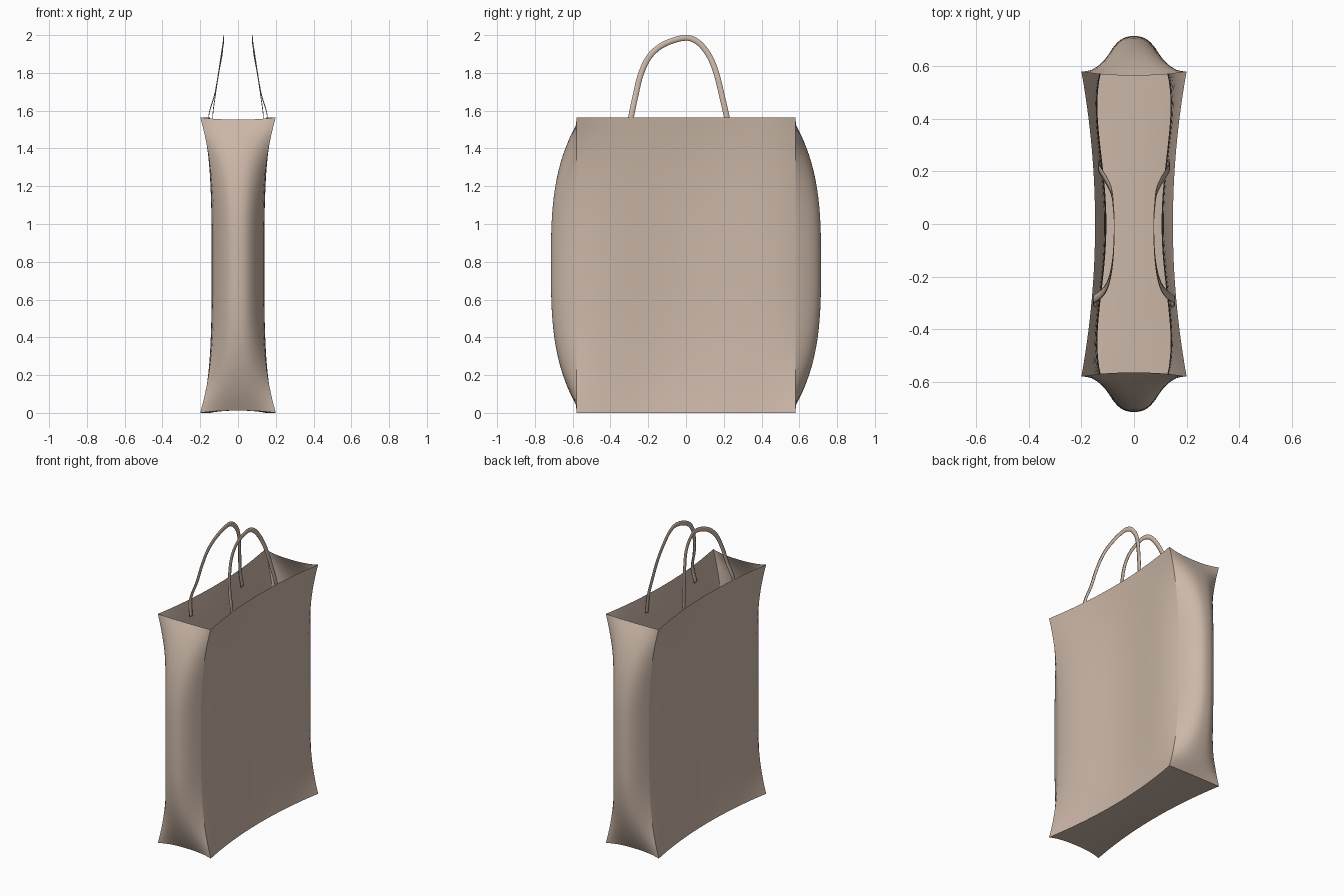
import bpy
import bmesh
from mathutils import Vector

cube = bpy.data.objects.get("Cube")
if cube:
    bpy.data.objects.remove(cube, do_unlink=True)

HALF_LEN = 0.58    # corner seams along y
HEIGHT = 1.565     # rim height

paper = bpy.data.materials.new("tan paper")
paper.use_nodes = True
tan = (0.60, 0.475, 0.39, 1)
paper.diffuse_color = tan
bsdf = paper.node_tree.nodes["Principled BSDF"]
bsdf.inputs["Base Color"].default_value = tan
bsdf.inputs["Roughness"].default_value = 0.8


def sheet(name, point, nu, nv, flip=False):
    """Smooth sheet from point(u, v), with u and v running from -1 to 1."""
    bm = bmesh.new()
    rows = [[bm.verts.new(point(2 * i / nu - 1, 2 * j / nv - 1))
             for i in range(nu + 1)] for j in range(nv + 1)]
    for low, high in zip(rows, rows[1:]):
        for i in range(nu):
            quad = [low[i], low[i + 1], high[i + 1], high[i]]
            face = bm.faces.new(quad[::-1] if flip else quad)
            face.smooth = True
    mesh = bpy.data.meshes.new(name)
    bm.to_mesh(mesh)
    bm.free()
    mesh.materials.append(paper)
    obj = bpy.data.objects.new(name, mesh)
    bpy.context.collection.objects.link(obj)
    return obj


def half_width(u, v):
    """Pinched half thickness of the bag at length u and height v."""
    rim = 0.148 + 0.052 * u * u
    waist = 0.105 + 0.113 * u ** 2 - 0.093 * u ** 4
    return waist + (rim - waist) * abs(v) ** 3


def puff(s):
    return 1 - abs(s) ** 2.5


def side_point(side):
    return lambda u, v: (side * half_width(u, v), u * HALF_LEN, HEIGHT * (1 + v) / 2)


def end_point(side):
    def point(s, v):
        bulge = 0.135 - 0.15 * abs(v) ** 3
        return (s * half_width(1, v),
                side * (HALF_LEN + bulge * puff(s)),
                HEIGHT * (1 + v) / 2 - 0.012 * puff(s) * v ** 3)
    return point


def base_point(s, u):
    return (s * half_width(u, 1), u * (HALF_LEN - 0.015 * puff(s)), 0.012 * puff(s))


# Bag body
for label, side in (("left", 1), ("right", -1)):
    sheet(label + "_side_panel", side_point(side), 32, 32, flip=side < 0)
for label, side in (("front", -1), ("back", 1)):
    sheet(label + "_gusset", end_point(side), 24, 32, flip=side > 0)
sheet("base_panel", base_point, 24, 32, flip=True)

# Handle centre line: x, y, z, starting and ending inside the rim
PATH = [Vector(p) for p in (
    (0.140, -0.305, 1.46), (0.155, -0.29, 1.57), (0.125, -0.267, 1.68),
    (0.105, -0.24, 1.79), (0.090, -0.195, 1.885), (0.079, -0.12, 1.95),
    (0.075, -0.01, 1.985), (0.078, 0.06, 1.965), (0.085, 0.12, 1.895),
    (0.102, 0.16, 1.80), (0.120, 0.19, 1.68), (0.134, 0.215, 1.57),
    (0.132, 0.235, 1.46))]


def path_at(t):
    """Catmull-Rom point on the handle path, t from 0 to 1."""
    last = len(PATH) - 1
    t = min(max(t, 0), 1) * last
    k = min(int(t), last - 1)
    f = t - k
    a, b, c, d = (PATH[min(max(k + n, 0), last)] for n in (-1, 0, 1, 2))
    return (b * 2 + (c - a) * f + (a * 2 - b * 5 + c * 4 - d) * f ** 2
            + (b * 3 - a - c * 3 + d) * f ** 3) / 2


def handle_point(side):
    def point(u, v):
        t = (u + 1) / 2
        run = path_at(t + 0.005) - path_at(t - 0.005)
        across = Vector((0, -run.z, run.y)).normalized()
        p = path_at(t) + across * v * 0.015
        return (side * p.x, p.y, p.z)
    return point


# Flat ribbon handles
for label, side in (("left", 1), ("right", -1)):
    ribbon = sheet(label + "_handle", handle_point(side), 60, 2, flip=side < 0)
    solid = ribbon.modifiers.new("thickness", "SOLIDIFY")
    solid.thickness = 0.003
    solid.offset = 0
